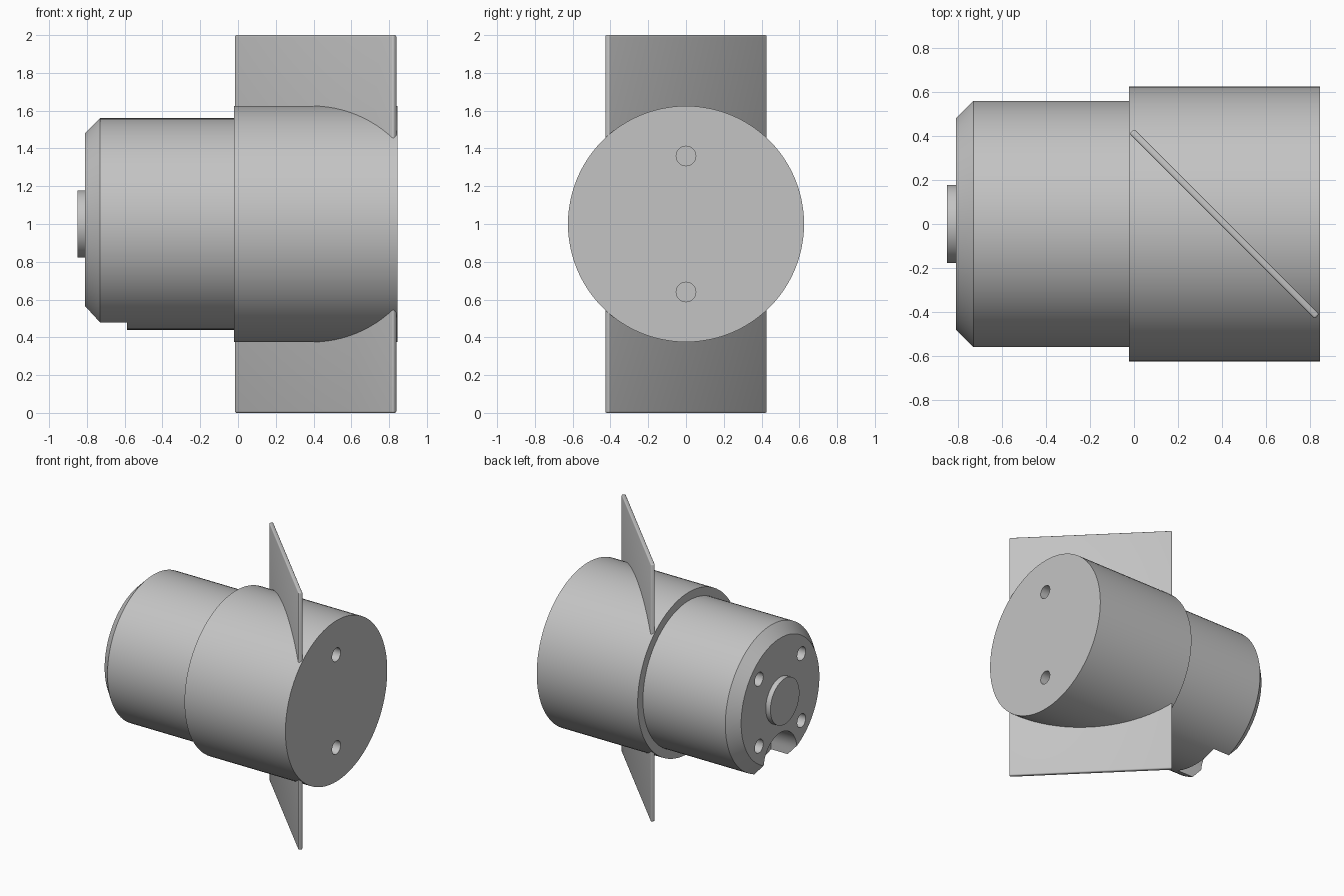
import bpy, bmesh, math
from mathutils import Matrix, Vector

if "Cube" in bpy.data.objects:
    bpy.data.objects.remove(bpy.data.objects["Cube"])

AXIS_Z = 1.0

grey = bpy.data.materials.new("plain grey")
grey.use_nodes = True
grey.diffuse_color = (0.55, 0.55, 0.55, 1)
grey.node_tree.nodes["Principled BSDF"].inputs["Base Color"].default_value = (0.55, 0.55, 0.55, 1)


def add_object(name, bm):
    bmesh.ops.recalc_face_normals(bm, faces=bm.faces)
    mesh = bpy.data.meshes.new(name)
    bm.to_mesh(mesh)
    bm.free()
    mesh.materials.append(grey)
    obj = bpy.data.objects.new(name, mesh)
    bpy.context.collection.objects.link(obj)
    return obj


def lathe(name, profile, steps=96, y=0, z=0):
    """Turn (x, radius) points about the x axis and cap both ends."""
    bm = bmesh.new()
    rings = []
    for x, r in profile:
        angles = [2 * math.pi * i / steps for i in range(steps)]
        rings.append([bm.verts.new((x, y + r * math.cos(a), AXIS_Z + z + r * math.sin(a)))
                      for a in angles])
    for a, b in zip(rings, rings[1:]):
        for i in range(steps):
            j = (i + 1) % steps
            bm.faces.new((a[i], a[j], b[j], b[i]))
    bm.faces.new(rings[0])
    bm.faces.new(rings[-1])
    return add_object(name, bm)


def select_only(obj):
    bpy.ops.object.select_all(action="DESELECT")
    obj.select_set(True)
    bpy.context.view_layer.objects.active = obj


def cut(obj, cutters):
    select_only(obj)
    for cutter in cutters:
        mod = obj.modifiers.new("cut", "BOOLEAN")
        mod.operation = "DIFFERENCE"
        mod.solver = "EXACT"
        mod.object = cutter
        bpy.ops.object.modifier_apply(modifier=mod.name)
        bpy.data.objects.remove(cutter)


def arch_slot(x0, x1, half_width, spring_z, bottom_z):
    """Round-topped slot prism running along x."""
    bm = bmesh.new()
    outline = [(half_width, bottom_z)]
    for i in range(25):
        a = math.pi * i / 24
        outline.append((half_width * math.cos(a), spring_z + half_width * math.sin(a)))
    outline.append((-half_width, bottom_z))
    face = bm.faces.new([bm.verts.new((x0, y, AXIS_Z + z)) for y, z in outline])
    end = bmesh.ops.extrude_face_region(bm, geom=[face])["geom"]
    bmesh.ops.translate(bm, vec=Vector((x1 - x0, 0, 0)),
                        verts=[v for v in end if isinstance(v, bmesh.types.BMVert)])
    return add_object("slot_cutter", bm)


# Large drum with two holes in its end face
drum = lathe("large_drum", [(-0.022, 0.625), (0.845, 0.625)])
cut(drum, [lathe("hole_cutter", [(0.65, 0.052), (0.9, 0.052)], 32, z=s * 0.36)
           for s in (-1, 1)])

# Narrower chamfered drum with four holes and a slot underneath
body = lathe("small_drum", [(-0.81, 0.48), (-0.73, 0.56), (0.0, 0.56)])
holes = [lathe("hole_cutter", [(-0.9, 0.052), (-0.62, 0.052)], 32, y=sy * 0.26, z=sz * 0.26)
         for sy in (-1, 1) for sz in (-1, 1)]
cut(body, holes + [arch_slot(-0.9, -0.587, 0.205, -0.46, -0.8)])

# Round boss on the small end
boss = lathe("end_boss", [(-0.85, 0.178), (-0.8, 0.178)], 64)

# Thin diagonal plate through the large drum
bm = bmesh.new()
bmesh.ops.create_cube(bm, size=1)
bmesh.ops.scale(bm, vec=(1.19, 0.03, 2), verts=bm.verts)
bmesh.ops.bevel(bm, geom=list(bm.edges), offset=0.009, segments=3, profile=0.5, affect="EDGES")
bmesh.ops.transform(bm, verts=bm.verts, matrix=Matrix.Translation((0.411, 0, AXIS_Z))
                    @ Matrix.Rotation(math.radians(-45), 4, "Z"))
plate = add_object("diagonal_plate", bm)

for part in (drum, body, boss, plate):
    select_only(part)
    bpy.ops.object.shade_smooth_by_angle(angle=math.radians(30))
